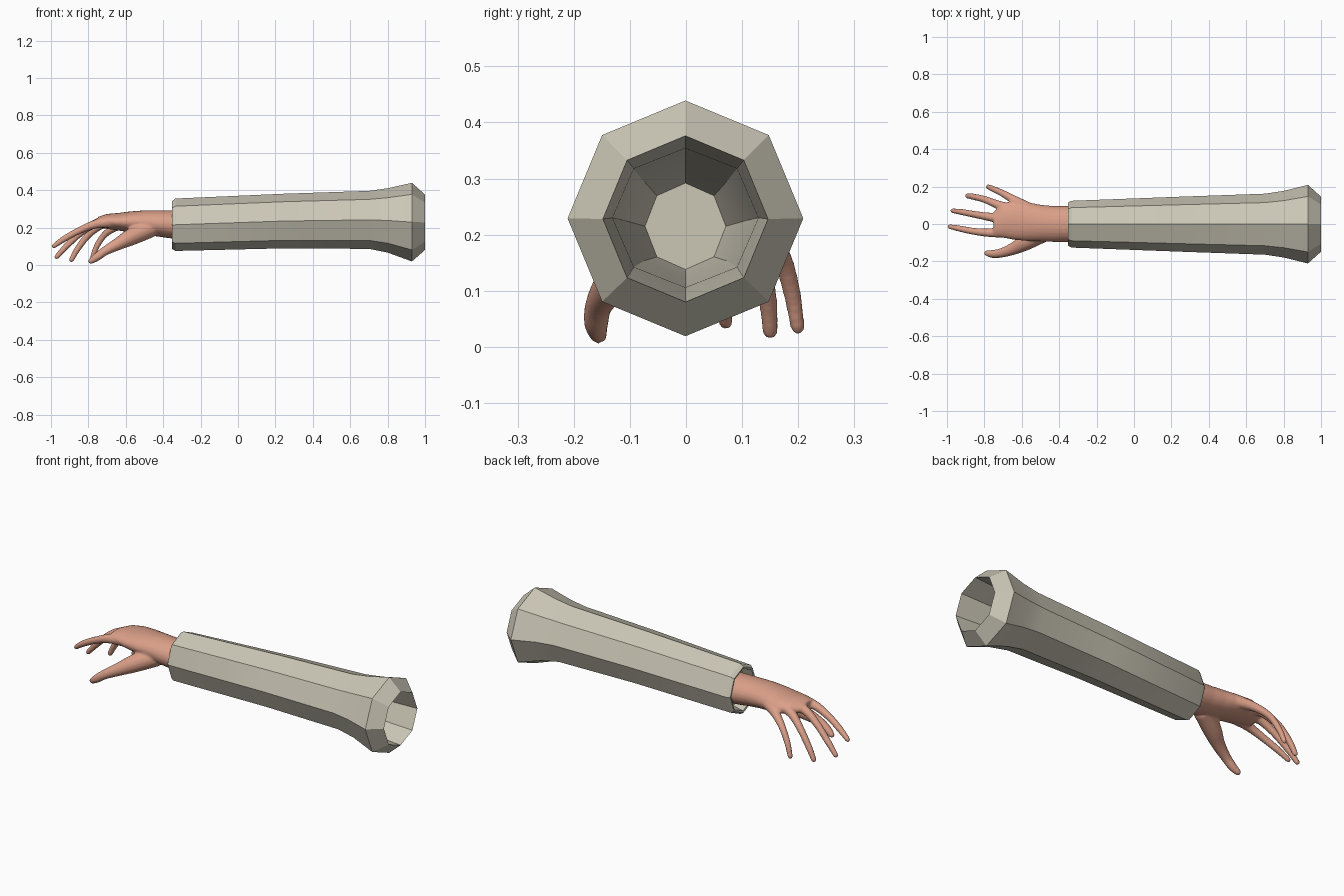
import bpy, bmesh, math
from mathutils import Vector

if "Cube" in bpy.data.objects:
    bpy.data.objects.remove(bpy.data.objects["Cube"])


def material(name, rgb):
    m = bpy.data.materials.new(name)
    m.diffuse_color = (*rgb, 1)
    m.use_nodes = True
    m.node_tree.nodes["Principled BSDF"].inputs["Base Color"].default_value = m.diffuse_color
    return m


SKIN = material("skin", (0.71, 0.35, 0.25))
CLOTH = material("cloth", (0.60, 0.57, 0.47))


def loft(bm, rings):
    """Bridge a list of point rings and cap both ends."""
    rows = [[bm.verts.new(p) for p in ring] for ring in rings]
    n = len(rows[0])
    for a, b in zip(rows, rows[1:]):
        for i in range(n):
            j = (i + 1) % n
            bm.faces.new((a[i], a[j], b[j], b[i]))
    bm.faces.new(rows[0])
    bm.faces.new(rows[-1][::-1])


def make_object(name, bm, mat):
    bmesh.ops.recalc_face_normals(bm, faces=bm.faces)
    me = bpy.data.meshes.new(name)
    bm.to_mesh(me)
    bm.free()
    ob = bpy.data.objects.new(name, me)
    bpy.context.collection.objects.link(ob)
    me.materials.append(mat)
    return ob


def ellipse(x, yc, zc, ry, rz, n):
    return [(x, yc + ry * math.cos(2 * math.pi * i / n), zc + rz * math.sin(2 * math.pi * i / n))
            for i in range(n)]


def tube(bm, path, n=14):
    """Round tube through (x, y, z, radius) points with a rounded far tip."""
    pts = [(Vector(p[:3]), p[3]) for p in path]
    # smooth the path by Catmull-Rom interpolation
    fine = []
    for k in range(len(pts) - 1):
        quad = [pts[max(k - 1, 0)], pts[k], pts[k + 1], pts[min(k + 2, len(pts) - 1)]]
        for s in range(4):
            t = s / 4
            w = (-t + 2 * t**2 - t**3, 2 - 5 * t**2 + 3 * t**3, t + 4 * t**2 - 3 * t**3, t**3 - t**2)
            fine.append((sum((q[0] * c for q, c in zip(quad, w)), Vector()) / 2,
                         sum(q[1] * c for q, c in zip(quad, w)) / 2))
    fine.append(pts[-1])
    end, r = fine[-1]
    direction = (end - fine[-2][0]).normalized()
    for a in (30, 60, 80):
        a = math.radians(a)
        fine.append((end + direction * r * math.sin(a), r * math.cos(a)))
    rings = []
    for k, (c, r) in enumerate(fine):
        t = (fine[min(k + 1, len(fine) - 1)][0] - fine[max(k - 1, 0)][0]).normalized()
        u = Vector((0, 1, 0))
        u = (u - t * u.dot(t)).normalized()
        v = t.cross(u)
        rings.append([c + r * (u * math.cos(2 * math.pi * i / n) + v * math.sin(2 * math.pi * i / n))
                      for i in range(n)])
    loft(bm, rings)


# Sleeve: eight-sided tube, recessed at the cuff, hollow at the flared end
# rows are x, centre z, half width, half height
sleeve_profile = [
    (-0.29, 0.214, 0.100, 0.105), (-0.35, 0.214, 0.106, 0.117), (-0.352, 0.214, 0.115, 0.128),
    (-0.335, 0.215, 0.125, 0.140), (0.25, 0.235, 0.147, 0.146), (0.70, 0.241, 0.163, 0.155),
    (0.80, 0.238, 0.178, 0.172), (0.93, 0.229, 0.210, 0.210), (1.0, 0.228, 0.147, 0.148),
    (0.70, 0.230, 0.130, 0.124), (-0.15, 0.224, 0.104, 0.100), (-0.27, 0.215, 0.072, 0.077)]
bm = bmesh.new()
loft(bm, [ellipse(x, -0.001, z, ry, rz, 8) for x, z, ry, rz in sleeve_profile])
sleeve = make_object("sleeve", bm, CLOTH)
bpy.context.view_layer.objects.active = sleeve
sleeve.select_set(True)
bpy.ops.object.shade_smooth_by_angle(angle=math.radians(30))

# Hand: wrist and palm, then fingers, fused into one smooth skin
bm = bmesh.new()
palm = [(-0.28, 0, 0.214, 0.095, 0.077), (-0.36, 0, 0.217, 0.096, 0.075),
        (-0.43, 0, 0.222, 0.096, 0.070), (-0.50, 0.005, 0.227, 0.098, 0.065),
        (-0.57, 0.013, 0.230, 0.104, 0.057), (-0.64, 0.022, 0.231, 0.107, 0.047),
        (-0.70, 0.018, 0.233, 0.092, 0.040), (-0.75, 0.0, 0.230, 0.065, 0.027)]
loft(bm, [ellipse(*p, 24) for p in palm])
fingers = [
    # thumb
    [(-0.47, -0.040, 0.195, 0.050), (-0.57, -0.092, 0.150, 0.046), (-0.64, -0.130, 0.113, 0.034),
     (-0.71, -0.155, 0.075, 0.025), (-0.755, -0.160, 0.042, 0.022), (-0.785, -0.156, 0.021, 0.016)],
    # index
    [(-0.66, -0.040, 0.232, 0.034), (-0.76, -0.047, 0.219, 0.024), (-0.85, -0.040, 0.183, 0.019),
     (-0.93, -0.025, 0.139, 0.017), (-0.984, -0.014, 0.101, 0.013)],
    # middle
    [(-0.66, 0.025, 0.238, 0.034), (-0.76, 0.036, 0.222, 0.024), (-0.84, 0.049, 0.172, 0.019),
     (-0.915, 0.063, 0.103, 0.017), (-0.970, 0.071, 0.043, 0.013)],
    # ring
    [(-0.63, 0.070, 0.238, 0.034), (-0.72, 0.100, 0.219, 0.024), (-0.795, 0.130, 0.165, 0.019),
     (-0.855, 0.145, 0.090, 0.017), (-0.890, 0.150, 0.028, 0.014)],
    # little
    [(-0.56, 0.080, 0.230, 0.034), (-0.64, 0.128, 0.209, 0.024), (-0.71, 0.168, 0.165, 0.018),
     (-0.755, 0.188, 0.100, 0.016), (-0.780, 0.199, 0.035, 0.013)]]
for f in fingers:
    tube(bm, f)
hand = make_object("hand", bm, SKIN)
remesh = hand.modifiers.new("fuse", 'REMESH')
remesh.mode = 'VOXEL'
remesh.voxel_size = 0.006
remesh.use_smooth_shade = True
smooth = hand.modifiers.new("soften", 'SMOOTH')
smooth.factor = 0.5
smooth.iterations = 5
